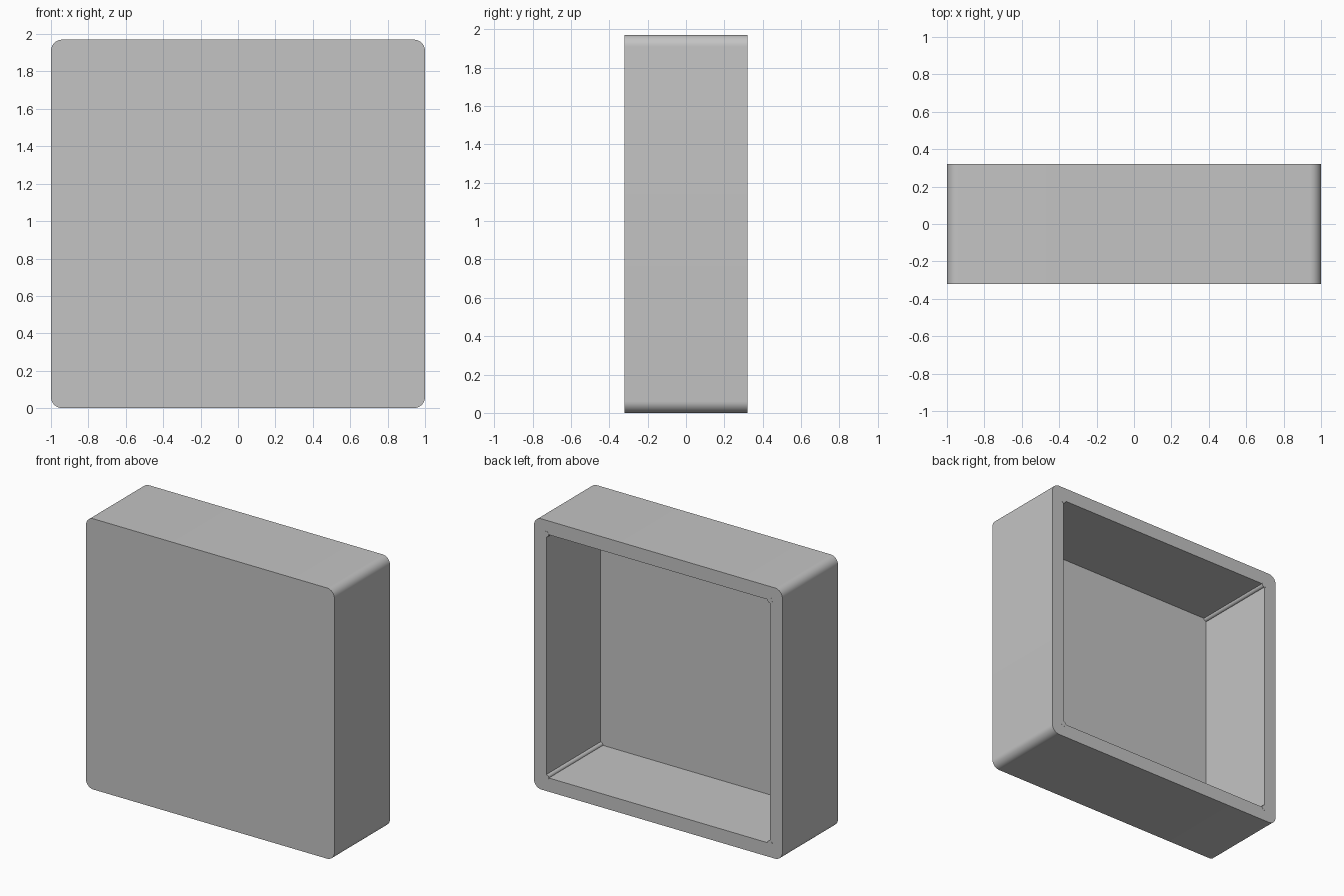
import bpy
import bmesh
from mathutils import Matrix, Vector

old = bpy.data.objects.get("Cube")
if old:
    bpy.data.objects.remove(old, do_unlink=True)

WIDTH, DEPTH, HEIGHT = 2.0, 0.64, 1.97
WALL, PANEL = 0.10, 0.018
CORNER, POST = 0.06, 0.02

grey = bpy.data.materials.new("plain_grey")
grey.use_nodes = True
colour = (0.55, 0.55, 0.55, 1)
grey.diffuse_color = colour
grey.node_tree.nodes["Principled BSDF"].inputs["Base Color"].default_value = colour


def add_object(name, bm):
    mesh = bpy.data.meshes.new(name)
    bm.to_mesh(mesh)
    bm.free()
    mesh.materials.append(grey)
    obj = bpy.data.objects.new(name, mesh)
    bpy.context.collection.objects.link(obj)
    return obj


def block(name, size, centre, radius=0):
    bm = bmesh.new()
    bmesh.ops.create_cube(bm, size=1)
    bmesh.ops.scale(bm, vec=size, verts=bm.verts)
    bmesh.ops.translate(bm, vec=centre, verts=bm.verts)
    if radius:
        # Round only the edges that run front to back
        edges = [e for e in bm.edges
                 if abs((e.verts[0].co - e.verts[1].co).y) > 0.1]
        bmesh.ops.bevel(bm, geom=edges, offset=radius, segments=10,
                        profile=0.5, affect='EDGES')
    return add_object(name, bm)


def smooth(obj):
    bpy.ops.object.select_all(action='DESELECT')
    obj.select_set(True)
    bpy.context.view_layer.objects.active = obj
    bpy.ops.object.shade_smooth_by_angle(angle=0.6)


# Housing: rounded box hollowed out from the back
middle = HEIGHT / 2
housing = block("housing", (WIDTH, DEPTH, HEIGHT), (0, 0, middle), CORNER)
cutter = block("cavity_cutter",
               (WIDTH - 2 * WALL, DEPTH, HEIGHT - 2 * WALL),
               (0, PANEL, middle))
cutter.hide_render = True
cut = housing.modifiers.new("cavity", 'BOOLEAN')
cut.operation = 'DIFFERENCE'
cut.solver = 'EXACT'
cut.object = cutter
bpy.context.view_layer.objects.active = housing
bpy.ops.object.modifier_apply(modifier=cut.name)
bpy.data.objects.remove(cutter, do_unlink=True)
smooth(housing)

# Slim round posts along the four inner corners
length = DEPTH - PANEL + 0.001
for side, sx in (("left", 1), ("right", -1)):
    for level, sz in (("upper", 1), ("lower", -1)):
        bm = bmesh.new()
        bmesh.ops.create_cone(bm, cap_ends=True, segments=24, radius1=POST,
                              radius2=POST, depth=length)
        bmesh.ops.rotate(bm, verts=bm.verts, cent=Vector(),
                         matrix=Matrix.Rotation(1.5707963, 3, 'X'))
        bmesh.ops.translate(bm, verts=bm.verts, vec=(
            sx * (WIDTH / 2 - WALL), PANEL / 2 + 0.0005,
            middle + sz * (middle - WALL)))
        smooth(add_object(f"{level}_{side}_post", bm))
